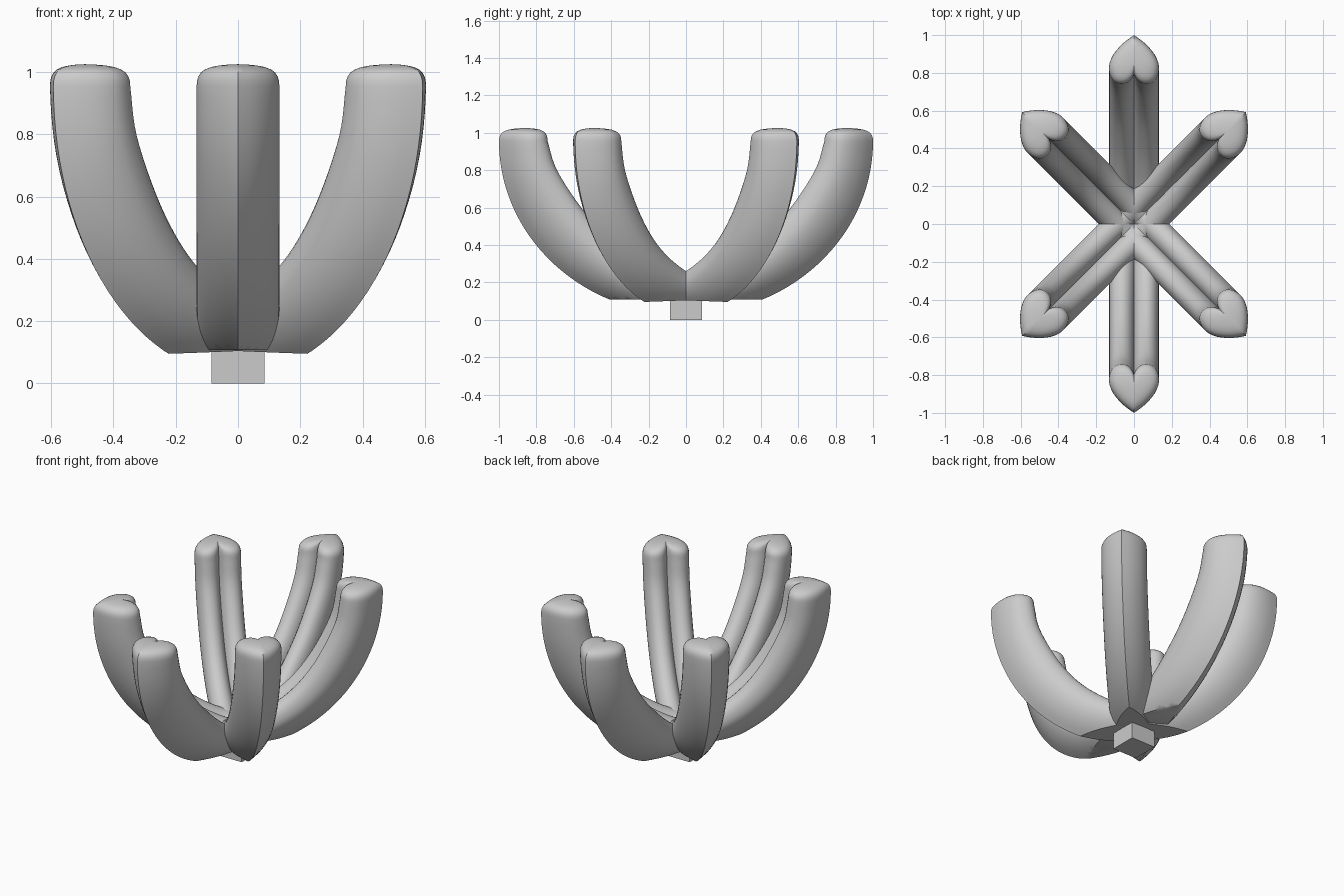
import bpy, bmesh, math
from mathutils import Vector, Matrix

if "Cube" in bpy.data.objects:
    bpy.data.objects.remove(bpy.data.objects["Cube"])


def smooth_path(pts, n):
    """Catmull-Rom interpolation through 2D points, n steps per span."""
    p = [Vector(q) for q in pts]
    p = [2 * p[0] - p[1]] + p + [2 * p[-1] - p[-2]]
    out = []
    for i in range(1, len(p) - 2):
        a, b, c, d = p[i - 1:i + 3]
        for k in range(n):
            t = k / n
            out.append(0.5 * (2 * b + (c - a) * t + (2 * a - 5 * b + 4 * c - d) * t * t
                              + (3 * b - a - 3 * c + d) * t ** 3))
    return out + [p[-2]]


# heart cross-section: (half width, depth from lobes 0 to keel 1)
half = smooth_path([(0, 1), (.04, .89), (.075, .77), (.11, .6), (.13, .42), (.132, .28),
                    (.122, .14), (.1, .04), (.068, 0), (.035, .03), (.012, .11), (0, .2)], 2)
heart = half + [Vector((-p.x, p.y)) for p in reversed(half[1:-1])]

# lobe-side curves (radius, height) of the long and the short arms
LONG = [(0, .2), (.14, .24), (.28, .33), (.42, .45), (.56, .6), (.69, .8), (.74, .955)]
SHORT = [(0, .23), (.12, .28), (.25, .36), (.36, .465), (.46, .61), (.55, .8), (.58, .955)]
# rounded top: (scale, height)
CAP = [(.99, .972), (.96, .985), (.9, .998), (.8, 1.008), (.65, 1.016), (.45, 1.021), (.22, 1.024)]
STEPS = 5


def make_arm(name, inner_pts, reach, angle, cut_slope):
    inner = smooth_path(inner_pts, STEPS)
    count = len(inner) - 1
    bm = bmesh.new()
    rings = []
    # body: heart stretched between lobe curve and elliptical keel
    for i, q in enumerate(inner):
        phi = math.pi / 2 * i / count
        keel = Vector((reach * math.sin(phi), .955 - .928 * math.cos(phi)))
        ring = []
        for h in heart:
            m = q.lerp(keel, h.y)
            ring.append(bm.verts.new((h.x, m.x, m.y)))
        rings.append(ring)
    # domed tip
    mid = inner[-1].x + .45 * (reach - inner[-1].x)
    top = [v.co.copy() for v in rings[-1]]
    for s, z in CAP:
        rings.append([bm.verts.new((c.x * s, mid + (c.y - mid) * s, z)) for c in top])
    n = len(heart)
    for a, b in zip(rings, rings[1:]):
        for j in range(n):
            k = (j + 1) % n
            bm.faces.new((a[j], a[k], b[k], b[j]))
    apex = bm.verts.new((0, mid, 1.025))
    for j in range(n):
        bm.faces.new((rings[-1][j], rings[-1][(j + 1) % n], apex))
    bm.faces.new(rings[0])
    # flat underside
    bmesh.ops.bisect_plane(bm, geom=bm.verts[:] + bm.edges[:] + bm.faces[:], dist=1e-5,
                           plane_co=(0, 0, .108), plane_no=(0, cut_slope, 1), clear_inner=True)
    bmesh.ops.holes_fill(bm, edges=[e for e in bm.edges if e.is_boundary], sides=0)
    bmesh.ops.recalc_face_normals(bm, faces=bm.faces[:])
    bm.transform(Matrix.Rotation(angle, 4, 'Z'))
    add_object(name, bm, True)


def add_object(name, bm, smooth):
    mesh = bpy.data.meshes.new(name)
    bm.to_mesh(mesh)
    bm.free()
    ob = bpy.data.objects.new(name, mesh)
    bpy.context.collection.objects.link(ob)
    if smooth:
        bpy.ops.object.select_all(action='DESELECT')
        ob.select_set(True)
        bpy.context.view_layer.objects.active = ob
        bpy.ops.object.shade_smooth_by_angle(angle=math.radians(40))


# two long arms front and back, four short diagonal arms
for label, deg in (("back", 0), ("front", 180)):
    make_arm(f"long_arm_{label}", LONG, 1.0, math.radians(deg), 0)
for label, deg in (("back_right", -45), ("back_left", 45), ("front_right", -135), ("front_left", 135)):
    make_arm(f"short_arm_{label}", SHORT, .838, math.radians(deg), .04)

# square mounting stub
bm = bmesh.new()
bmesh.ops.create_cube(bm, size=1, matrix=Matrix.Translation((0, 0, .07)) @ Matrix.Diagonal((.17, .17, .14, 1)))
add_object("mounting_stub", bm, False)
